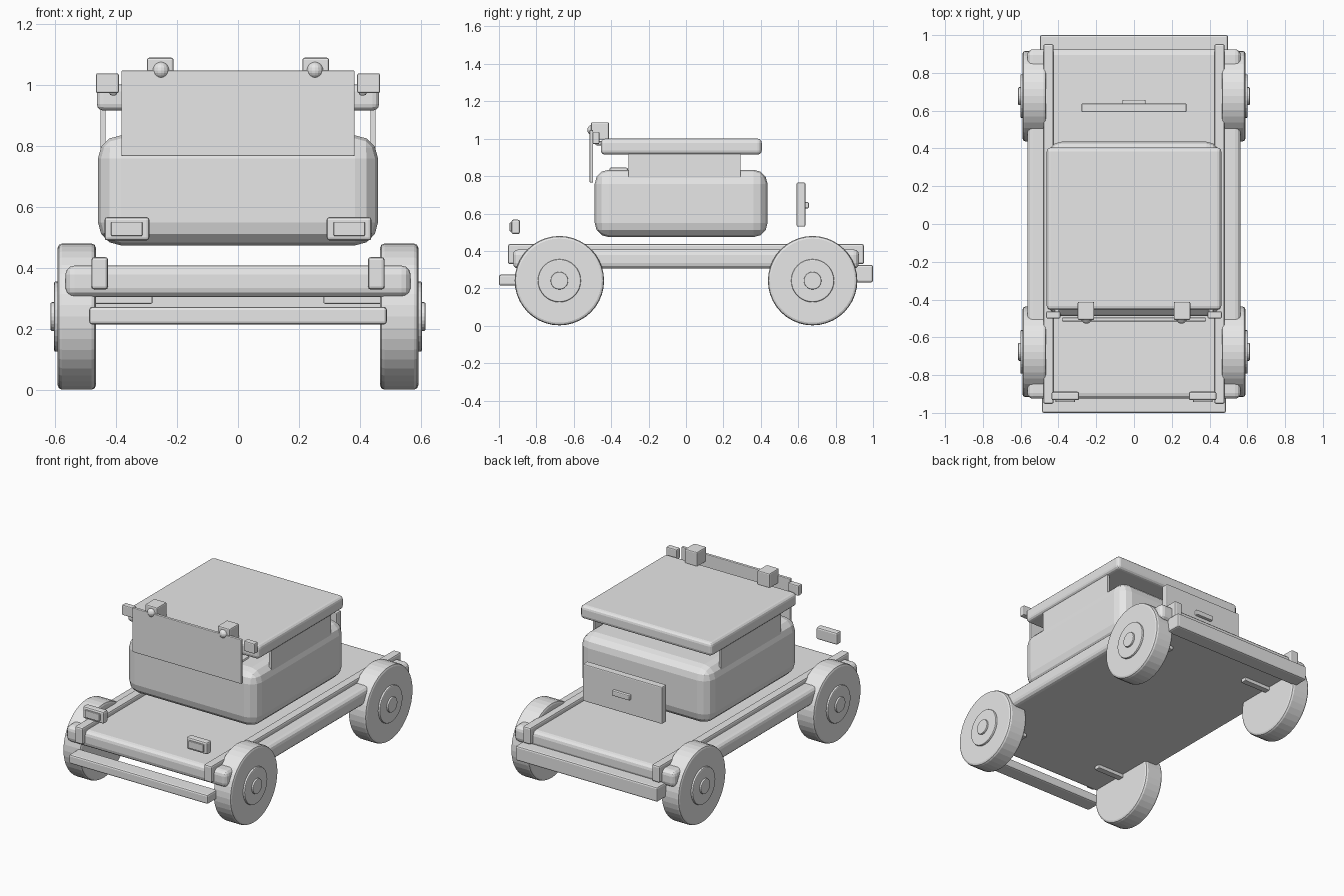
import bpy
import bmesh
from math import pi
from mathutils import Matrix, Vector

cube = bpy.data.objects.get("Cube")
if cube:
    bpy.data.objects.remove(cube, do_unlink=True)

# Single grey material
grey = bpy.data.materials.new("plain_grey")
grey.use_nodes = True
grey.diffuse_color = (0.8, 0.8, 0.8, 1)
grey.node_tree.nodes["Principled BSDF"].inputs["Base Color"].default_value = (0.8, 0.8, 0.8, 1)


def finish(name, bm, bevel=0, segments=2):
    mesh = bpy.data.meshes.new(name)
    bm.to_mesh(mesh)
    bm.free()
    mesh.materials.append(grey)
    obj = bpy.data.objects.new(name, mesh)
    bpy.context.collection.objects.link(obj)
    if bevel:
        mod = obj.modifiers.new("rounded_edges", 'BEVEL')
        mod.width = bevel
        mod.segments = segments
        mod.limit_method = 'ANGLE'
        mod.angle_limit = pi / 4
    return obj


def box(name, x, y, z, bevel=0, segments=2):
    """Box from (min, max) ranges on each axis."""
    bm = bmesh.new()
    bmesh.ops.create_cube(bm, size=1)
    for v in bm.verts:
        v.co = Vector(r[0] + (r[1] - r[0]) * (c + 0.5) for r, c in zip((x, y, z), v.co))
    return finish(name, bm, bevel, segments)


def disc(name, x, y, z, radius, sides=32, bevel=0):
    """Cylinder along x between the two x values."""
    bm = bmesh.new()
    place = Matrix.Translation((sum(x) / 2, y, z)) @ Matrix.Rotation(pi / 2, 4, 'Y')
    bmesh.ops.create_cone(bm, cap_ends=True, segments=sides, radius1=radius,
                          radius2=radius, depth=abs(x[1] - x[0]), matrix=place)
    return finish(name, bm, bevel)


def sides():
    """Side name and a function that mirrors an x range."""
    yield "left", lambda a, b: (a, b)
    yield "right", lambda a, b: (-b, -a)


# Chassis, bumpers
box("chassis_plate", (-.565, .565), (-.925, .925), (.305, .408), .03, 3)
box("front_bumper", (-.487, .487), (-1, -.9), (.215, .273), .01)
box("rear_bumper", (-.498, .498), (.9, 1), (.232, .325), .01)

# Cabin, roof, windshield and dashboard
box("cabin_body", (-.458, .458), (-.488, .436), (.474, .834), .075, 3)
box("roof", (-.462, .462), (-.455, .405), (.915, 1), .022, 3)
box("windshield", (-.382, .382), (-.515, -.496), (.766, 1.046), .004)
box("dashboard", (-.3, .3), (-.41, -.31), (.78, .846), .01)

# Rear plate and handle
box("tail_plate", (-.278, .278), (.592, .638), (.53, .765), .006)
box("tail_handle", (-.062, .062), (.63, .657), (.628, .661), .006)

for side, mx in sides():
    box(side + "_rail", mx(.425, .48), (-.952, .952), (.33, .436), .01)
    box(side + "_window", mx(.434, .45), (-.307, .291), (.6, .93))

    # Headlights
    box(side + "_headlight", mx(.29, .437), (-.933, -.888), (.49, .567), .01)
    box(side + "_headlight_lens", mx(.313, .415), (-.943, -.925), (.505, .551), .003)

    # Mirrors on short arms
    box(side + "_mirror", mx(.39, .465), (-.5, -.463), (.972, 1.037), .006)
    box(side + "_mirror_arm", mx(.396, .42), (-.485, -.43), (.965, .988), .006)

    # Roof lamps
    box(side + "_roof_lamp", mx(.211, .298), (-.508, -.412), (.995, 1.088), .007)
    bm = bmesh.new()
    bmesh.ops.create_uvsphere(bm, u_segments=16, v_segments=10, radius=.028,
                              matrix=Matrix.Translation((sum(mx(.25, .254)) / 2, -.5, 1.047)))
    finish(side + "_roof_lamp_bulb", bm)

    # Wheels with hub, cap and axle stub
    for end, y in (("front", -.677), ("rear", .677)):
        tag = f"{end}_{side}_"
        disc(tag + "tyre", mx(.465, .59), y, .241, .239, 40, .014)
        disc(tag + "hub", mx(.5, .602), y, .241, .115, 32, .006)
        disc(tag + "hub_cap", mx(.59, .613), y, .241, .047, 24, .004)
        box(tag + "axle_stub", mx(.28, .47), (y - .02, y + .02), (.283, .33), .004)
